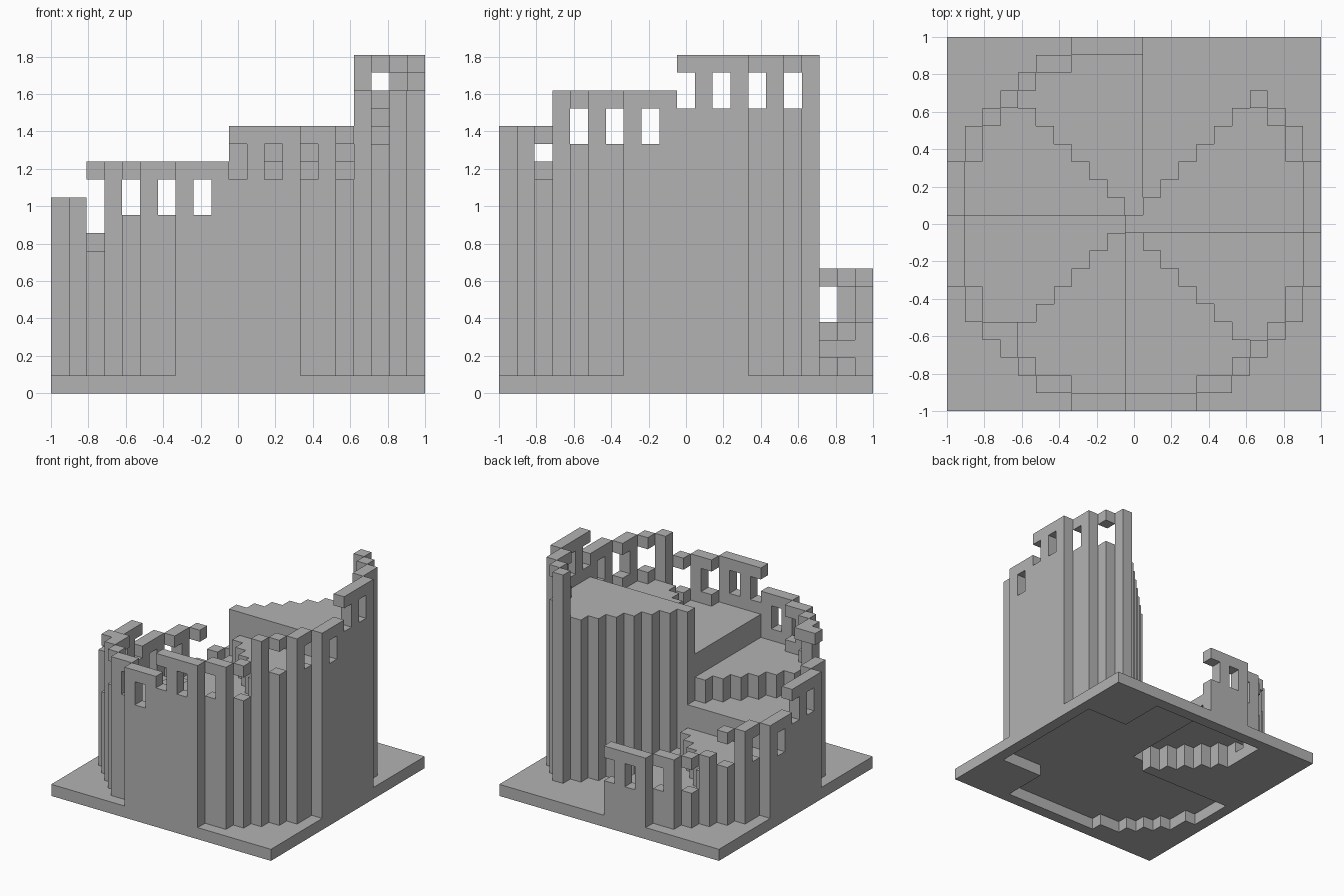
import bpy
import bmesh
from mathutils import Vector

if "Cube" in bpy.data.objects:
    bpy.data.objects.remove(bpy.data.objects["Cube"], do_unlink=True)

UNIT = 2 / 21      # size of one block
R = 10             # blocks from the middle to the rim

stone = bpy.data.materials.new("grey_stone")
stone.use_nodes = True
GREY = (0.45, 0.45, 0.45, 1)
stone.diffuse_color = GREY
stone.node_tree.nodes["Principled BSDF"].inputs["Base Color"].default_value = GREY

# Half width of the round plan at each row distance from the middle
HALF = [10, 10, 10, 10, 9, 9, 8, 7, 6, 5, 3]


def floor_level(i, j):
    """Floor height in blocks: eight wedges climbing two blocks at a time."""
    if i >= abs(j):
        return 15 if j >= 0 else 13
    if -j > abs(i) or (i < 0 and j == i):
        return 11 if i >= 0 else 9
    if -i > abs(j) or (j == -i and j < 7):
        return 7 if j <= 0 else 5
    return 3 if i <= 0 else 1


def inside(i, j):
    return abs(j) <= R and abs(i) <= HALF[abs(j)]


def on_rim(i, j):
    a, b = sorted((abs(i), abs(j)))
    return b == HALF[a]


def recessed(i, j):
    """Shallow hollow under the base, left solid below one wedge."""
    if max(abs(i), abs(j)) > 9 or floor_level(i, j) == 5:
        return False
    if i < 0 and j < 0:
        return inside(i, j) and not on_rim(i, j)
    return min(abs(i), abs(j)) <= 5


blocks = set()
plan = [(i, j) for i in range(-R, R + 1) for j in range(-R, R + 1)]

# Square base plate
blocks.update((i, j, 0) for i, j in plan if not recessed(i, j))

# Wedge floors, rim wall with windows, and the capping course
for i, j in plan:
    level = floor_level(i, j)
    if not inside(i, j) or level == 1:
        continue
    rim = on_rim(i, j)
    start = 2 if level == 3 and not rim else 1
    blocks.update((i, j, k) for k in range(start, level))
    if rim:
        window = min(abs(i), abs(j)) % 2 == 0
        blocks.add((i, j, level))
        if not window:
            blocks.update((i, j, level + n) for n in (1, 2))
        if (i, j) != (-8, -6):
            blocks.add((i, j, level + 3))

# Raised cap turning the south-west corner
blocks.update({(-8, -6, 12), (-7, -6, 12)})

# Skin the blocks with their outer faces only
bm = bmesh.new()


def add_face(cell, axis, sign):
    normal = Vector((0, 0, 0))
    normal[axis] = sign
    u, v = Vector((0, 0, 0)), Vector((0, 0, 0))
    u[(axis + 1) % 3] = 0.5
    v[(axis + 2) % 3] = 0.5 * sign
    middle = Vector(cell) + Vector((0, 0, 0.5)) + normal * 0.5
    corners = (middle - u - v, middle + u - v, middle + u + v, middle - u + v)
    bm.faces.new([bm.verts.new(c * UNIT) for c in corners])


for cell in sorted(blocks):
    for axis in range(3):
        for sign in (-1, 1):
            near = list(cell)
            near[axis] += sign
            if tuple(near) not in blocks:
                add_face(cell, axis, sign)

# Thin ground sheet over the hollow in the open wedge
for i, j in plan:
    if recessed(i, j) and floor_level(i, j) == 1:
        add_face((i, j, 0), 2, 1)

bmesh.ops.remove_doubles(bm, verts=bm.verts, dist=UNIT / 100)
bmesh.ops.dissolve_limit(bm, angle_limit=0.02, verts=bm.verts, edges=bm.edges)

mesh = bpy.data.meshes.new("spiral_tower")
bm.to_mesh(mesh)
bm.free()
mesh.materials.append(stone)
tower = bpy.data.objects.new("spiral_tower", mesh)
bpy.context.collection.objects.link(tower)
